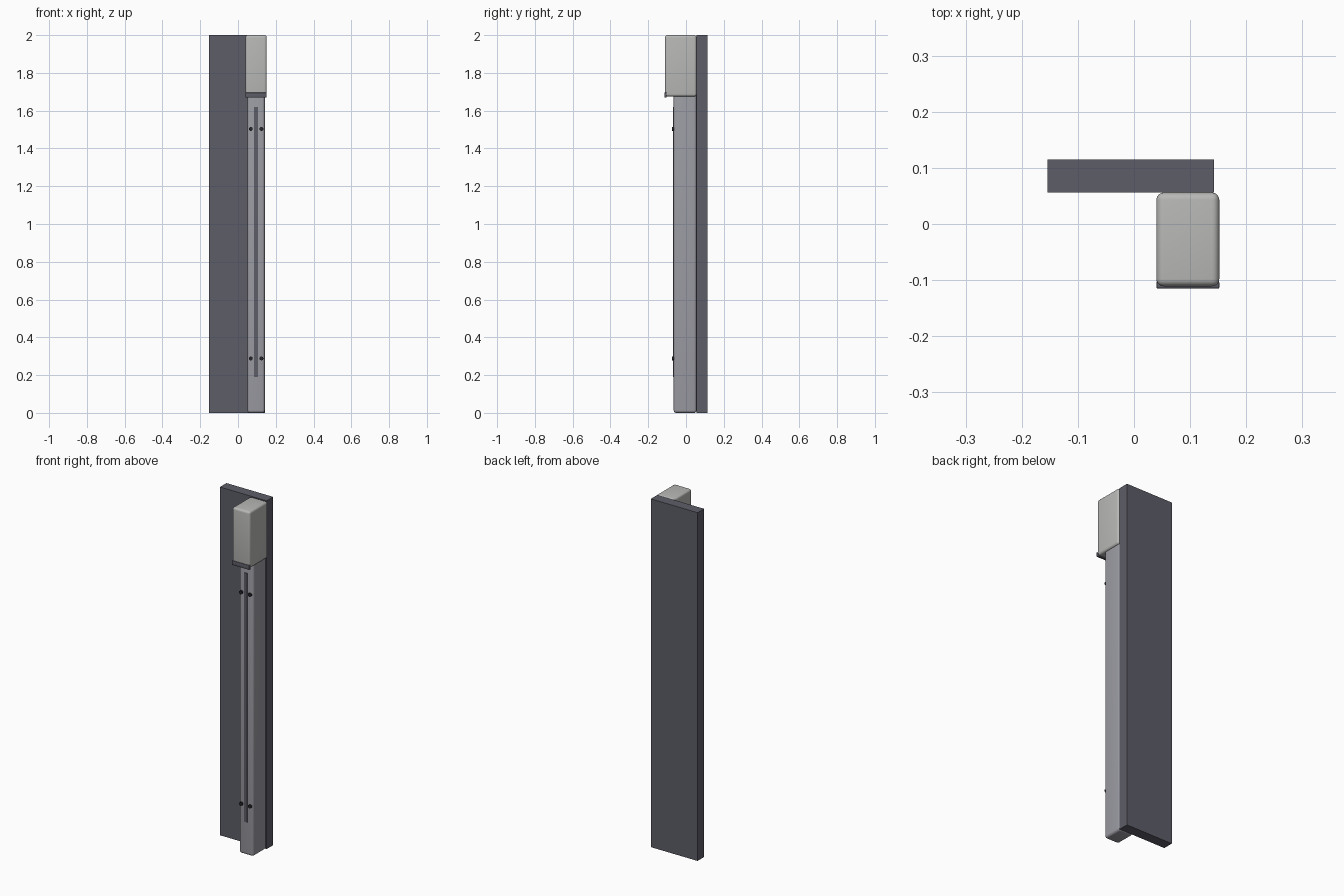
import bpy, math

if "Cube" in bpy.data.objects:
    bpy.data.objects.remove(bpy.data.objects["Cube"])


def material(name, rgb):
    m = bpy.data.materials.new(name)
    m.diffuse_color = (*rgb, 1)
    m.use_nodes = True
    m.node_tree.nodes["Principled BSDF"].inputs["Base Color"].default_value = m.diffuse_color
    return m


DARK = material("dark_grey", (0.11, 0.11, 0.14))
STEEL = material("steel_grey", (0.33, 0.33, 0.37))
LIGHT = material("light_grey", (0.48, 0.48, 0.47))
BLACK = material("black", (0.02, 0.02, 0.025))


def box(name, lo, hi, mat, radius=0.0, segments=5):
    """Box between two corners, with optional rounded edges."""
    bpy.ops.mesh.primitive_cube_add(
        size=1, location=[(a + b) / 2 for a, b in zip(lo, hi)])
    ob = bpy.context.object
    ob.name = name
    ob.scale = [b - a for a, b in zip(lo, hi)]
    bpy.ops.object.transform_apply(location=False, rotation=False, scale=True)
    ob.data.materials.append(mat)
    if radius:
        bev = ob.modifiers.new("rounding", 'BEVEL')
        bev.width = radius
        bev.segments = segments
        bpy.ops.object.modifier_apply(modifier=bev.name)
        bpy.ops.object.shade_smooth_by_angle(angle=math.radians(35))
    return ob


CX = 0.096  # centre line of the column

# Flat panel behind the column
box("back_panel", (-0.154, 0.056, 0), (0.143, 0.115, 2), DARK)

# Rounded column and the larger head on top of it
box("column", (CX - 0.046, -0.065, 0), (CX + 0.046, 0.056, 1.69), STEEL, 0.014)
box("head", (CX - 0.056, -0.111, 1.675), (CX + 0.056, 0.056, 2), LIGHT, 0.013)

# Dark lip along the lower front edge of the head
box("head_lip", (CX - 0.056, -0.115, 1.67), (CX + 0.056, -0.102, 1.695), DARK, 0.002, 2)

# Long strip down the column front
box("front_strip", (CX - 0.010, -0.069, 0.19), (CX + 0.010, -0.06, 1.62), DARK)

# Screws either side of the strip, near both ends
for z in (0.288, 1.503):
    for side in (-1, 1):
        bpy.ops.mesh.primitive_cylinder_add(
            vertices=24, radius=0.01, depth=0.014,
            location=(CX + side * 0.028, -0.067, z), rotation=(math.pi / 2, 0, 0))
        screw = bpy.context.object
        screw.name = "screw"
        screw.data.materials.append(BLACK)
        bpy.ops.object.shade_smooth_by_angle(angle=math.radians(35))
